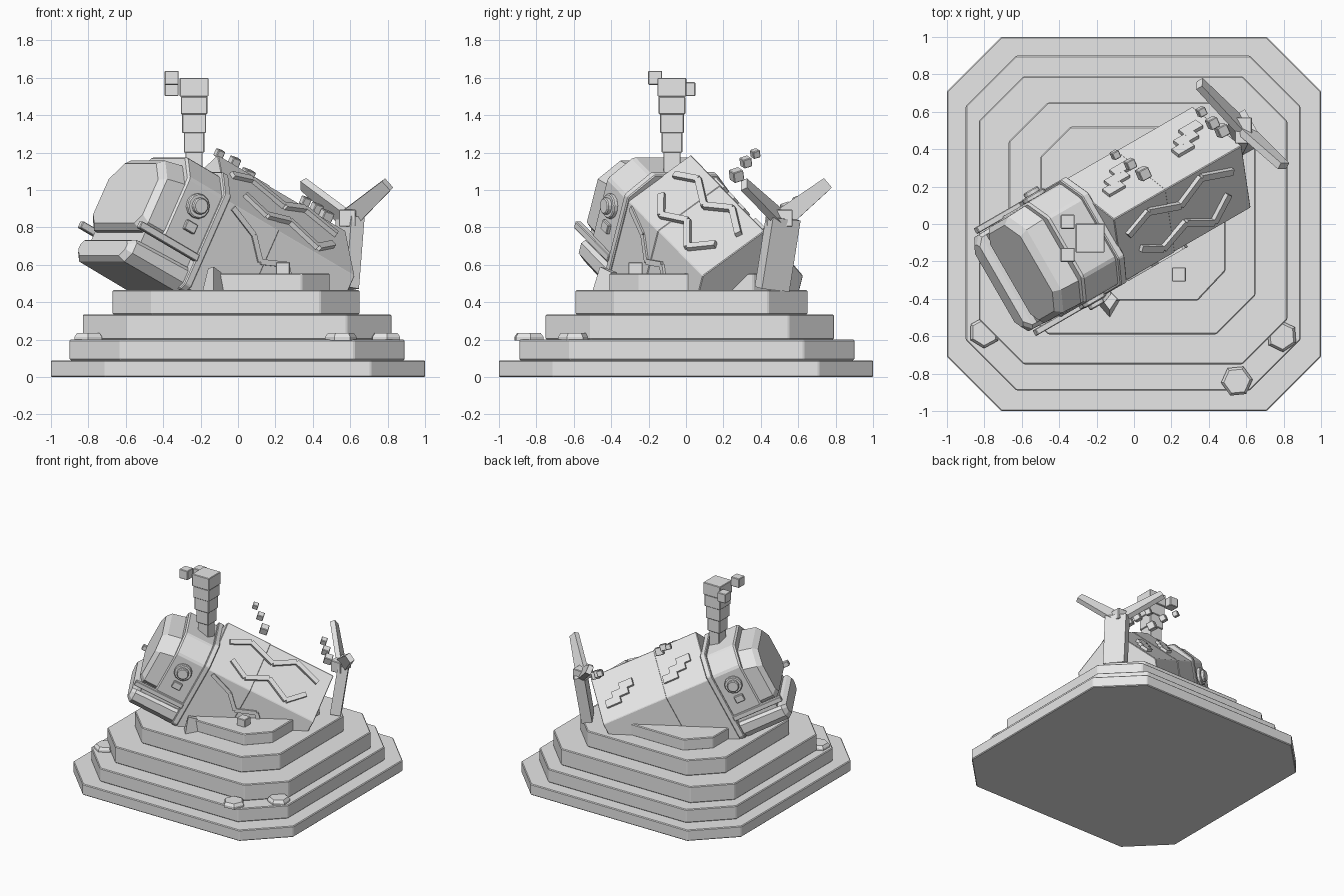
import bpy, bmesh
from math import radians, pi, cos, sin
from mathutils import Vector, Matrix, Euler

cube = bpy.data.objects.get("Cube")
if cube:
    bpy.data.objects.remove(cube, do_unlink=True)

stone = bpy.data.materials.new("light_grey")
stone.use_nodes = True
stone.diffuse_color = (0.8, 0.8, 0.8, 1)
stone.node_tree.nodes["Principled BSDF"].inputs["Base Color"].default_value = (0.8, 0.8, 0.8, 1)

# Whale frame: local x runs to the tail, local z is the whale's own up
WHALE = Matrix.Translation((0, 0.087, 0.75)) @ Euler((0, radians(27), radians(30))).to_matrix().to_4x4()
WORLD = Matrix.Identity(4)


def finish(name, bm, matrix=WORLD, bevel=0.0):
    bmesh.ops.recalc_face_normals(bm, faces=bm.faces)
    mesh = bpy.data.meshes.new(name)
    bm.to_mesh(mesh)
    bm.free()
    mesh.materials.append(stone)
    obj = bpy.data.objects.new(name, mesh)
    bpy.context.collection.objects.link(obj)
    obj.matrix_world = matrix
    if bevel:
        mod = obj.modifiers.new("soft_edges", "BEVEL")
        mod.width, mod.segments = bevel, 1
    return obj


def loft(name, rings, matrix=WORLD, bevel=0.0):
    """Skin between rings of 3D points and cap both ends."""
    bm = bmesh.new()
    loops = [[bm.verts.new(p) for p in ring] for ring in rings]
    n = len(loops[0])
    for a, b in zip(loops, loops[1:]):
        for i in range(n):
            bm.faces.new((a[i], a[(i + 1) % n], b[(i + 1) % n], b[i]))
    bm.faces.new(loops[0])
    bm.faces.new(loops[-1])
    return finish(name, bm, matrix, bevel)


def slab(name, outline, z0, z1, bevel=0.006):
    return loft(name, [[(x, y, z) for x, y in outline] for z in (z0, z1)], WORLD, bevel)


def box(name, centre, size, matrix=WORLD, bevel=0.004):
    bm = bmesh.new()
    bmesh.ops.create_cube(bm, size=1)
    bmesh.ops.scale(bm, vec=size, verts=bm.verts)
    return finish(name, bm, matrix @ Matrix.Translation(centre), bevel)


def along(name, p, q, normal, width, thick, matrix=WORLD, taper=1.0):
    """Bar from p to q, lying flat on a surface with the given normal."""
    p, q = Vector(p), Vector(q)
    d = (q - p).normalized()
    side = Vector(normal).cross(d).normalized() * width / 2
    up = d.cross(side).normalized() * thick / 2
    rings = [[c + side * k + up, c - side * k + up, c - side * k - up, c + side * k - up]
             for c, k in ((p, 1), (q, taper))]
    return loft(name, rings, matrix)


def section(x, w, top, bottom, ct, cb):
    """Chamfered cross-section of the whale at local x."""
    half = [(w - ct, top), (w, top - ct), (w, bottom + cb), (w - cb, bottom)]
    return [(x, y, z) for y, z in half] + [(x, -y, z) for y, z in reversed(half)]


# Stepped pedestal
TIERS = [(-1, 1, -1, 1, 0.29, 0, 0.09), (-0.9, 0.89, -0.89, 0.9, 0.27, 0.09, 0.2),
         (-0.83, 0.82, -0.75, 0.79, 0.24, 0.2, 0.335), (-0.67, 0.65, -0.59, 0.65, 0.21, 0.335, 0.465)]
for i, (x0, x1, y0, y1, c, z0, z1) in enumerate(TIERS):
    slab(f"pedestal_tier_{i + 1}", [(x0 + c, y0), (x1 - c, y0), (x1, y0 + c), (x1, y1 - c),
                                    (x1 - c, y1), (x0 + c, y1), (x0, y1 - c), (x0, y0 + c)], z0, z1)
slab("pedestal_top", [(-0.1, -0.41), (0.34, -0.41), (0.49, -0.25), (0.49, 0.36), (0.34, 0.52),
                      (-0.34, 0.52), (-0.5, 0.36), (-0.5, 0.1), (-0.2, -0.25)], 0.46, 0.555)

# Loose stones on the steps
for i, (x, y, turn) in enumerate([(-0.8, -0.58, 0.5), (0.55, -0.84, 0.1), (0.79, -0.6, 0.6)]):
    rings = [[(x + r * cos(turn + k * pi / 3), y + r * sin(turn + k * pi / 3), z) for k in range(6)]
             for r, z in ((0.085, 0.195), (0.085, 0.215), (0.07, 0.235))]
    loft(f"step_stone_{i + 1}", rings)
box("deck_cube", (0.24, -0.27, 0.58), (0.075, 0.075, 0.07))
loft("front_rock", [[(-0.19, -0.43, 0.46), (-0.13, -0.5, 0.46), (-0.06, -0.38, 0.46), (-0.12, -0.34, 0.46)],
                    [(-0.16, -0.42, 0.58), (-0.13, -0.46, 0.59), (-0.09, -0.4, 0.56), (-0.12, -0.37, 0.56)]])

# Body: two ridged segments with upright sides
for name, x0, x1, grow in (("front_body", -0.31, 0.05, 0.004), ("rear_body", 0.04, 0.578, 0.0)):
    ring = [(0, 0.33 + grow), (0.31 + grow, 0.06), (0.31 + grow, -0.47), (-0.31 - grow, -0.47), (-0.31 - grow, 0.06)]
    loft(name, [[(x, y, z) for y, z in ring] for x in (x0, x1)], WHALE, 0.004)

# Head, collar, face and jaw
loft("collar", [section(x, 0.325, 0.215, -0.485, 0.13, 0.03) for x in (-0.345, -0.3)], WHALE, 0.006)
loft("head", [section(x, 0.31, 0.19, b, 0.125, 0.02) for x, b in ((-0.575, -0.31), (-0.33, -0.31))], WHALE, 0.012)
loft("face", [section(-0.715, 0.265, 0.075, -0.28, 0.095, 0.05), section(-0.68, 0.295, 0.11, -0.31, 0.11, 0.05),
              section(-0.565, 0.3, 0.135, -0.31, 0.11, 0.05)], WHALE)
loft("mouth_inside", [section(x, 0.27, -0.27, -0.42, 0.01, 0.01) for x in (-0.66, -0.33)], WHALE)
loft("jaw", [section(-0.72, 0.25, -0.39, -0.48, 0.02, 0.04), section(-0.69, 0.29, -0.37, -0.5, 0.02, 0.05),
             section(-0.33, 0.3, -0.36, -0.5, 0.02, 0.05)], WHALE)

# Lips, eyes and cheek blocks on both sides
for side, label in ((-1, "left"), (1, "right")):
    box(f"{label}_lip", (-0.535, side * 0.315, -0.3), (0.4, 0.035, 0.04), WHALE)
    box(f"{label}_cheek_block", (-0.45, side * 0.315, -0.17), (0.07, 0.03, 0.055), WHALE)
    for part, radius, depth in (("eye_ring", 0.068, 0.03), ("eye", 0.045, 0.055)):
        bm = bmesh.new()
        bmesh.ops.create_cone(bm, cap_ends=True, segments=12, radius1=radius, radius2=radius, depth=depth)
        turn = Matrix.Translation((-0.46, side * (0.305 + depth / 2), -0.05)) @ Matrix.Rotation(pi / 2, 4, "X")
        finish(f"{label}_{part}", bm, WHALE @ turn, 0.006)

# Raised cracks on the roof and the flank
ROOF_CRACKS = [[(-0.24, 0.107), (-0.09, 0.05), (0.12, 0.108), (0.28, 0.034), (0.486, 0.09)],
               [(-0.17, 0.2), (-0.03, 0.262), (0.14, 0.2), (0.32, 0.276), (0.44, 0.186)]]
for i, crack in enumerate(ROOF_CRACKS):
    pts = [(x, -s, 0.335 - 0.871 * s) for x, s in crack]
    for j, (p, q) in enumerate(zip(pts, pts[1:])):
        along(f"roof_crack_{i + 1}_{j + 1}", p, q, (0, -0.66, 0.75), 0.036, 0.045, WHALE)
flank = [(x, -0.312, z) for x, z in ((-0.26, 0.04), (-0.08, -0.03), (0.02, -0.14), (0.17, -0.08), (0.28, -0.2))]
for j, (p, q) in enumerate(zip(flank, flank[1:])):
    along(f"flank_crack_{j + 1}", p, q, (0, -1, 0), 0.03, 0.025, WHALE)

# Broken plates on the far roof
for i, x in enumerate((-0.1, 0.38)):
    for j, (dx, s, length) in enumerate(((-0.06, 0.14, 0.11), (0.0, 0.175, 0.13), (0.07, 0.21, 0.12))):
        p = (x + dx - length / 2, s, 0.34 - 0.871 * s)
        q = (x + dx + length / 2, s, 0.34 - 0.871 * s)
        along(f"roof_plate_{i + 1}_{j + 1}", p, q, (0, 0.66, 0.75), 0.06, 0.03, WHALE)

# Drifting cubes
for i, (x, y, z, size) in enumerate([(-0.1, 0.37, 1.195, 0.042), (-0.02, 0.32, 1.15, 0.05), (0.05, 0.27, 1.08, 0.06),
                                     (0.36, 0.6, 0.94, 0.045), (0.42, 0.54, 0.9, 0.055), (0.47, 0.5, 0.86, 0.06)]):
    spin = Matrix.Translation((x, y, z)) @ Euler((0.3, 0.3, 0.5)).to_matrix().to_4x4()
    box(f"drift_cube_{i + 1}", (0, 0, 0), (size,) * 3, spin)

# Water spout growing wider upward
for i, (z0, z1, w) in enumerate([(1.05, 1.21, 0.092), (1.2, 1.31, 0.11), (1.305, 1.41, 0.128),
                                 (1.405, 1.5, 0.142), (1.5, 1.6, 0.155)]):
    box(f"spout_{i + 1}", (-0.235, -0.075, (z0 + z1) / 2), (w, w, z1 - z0))
for i, (y, z) in enumerate(((0.012, 1.54), (-0.165, 1.6))):
    box(f"spout_drop_{i + 1}", (-0.355, y, z), (0.075,) * 3)

# Tail stem and raised flukes
along("tail_stem", (0.57, 0.46, 0.47), (0.6, 0.52, 0.85), (0.87, 0.5, 0), 0.17, 0.08, WORLD, 1.0)
box("tail_knob", (0.585, 0.5, 0.85), (0.09, 0.14, 0.09), WORLD @ Matrix.Identity(4))
for label, tip in (("right", (0.35, 0.75, 1.03)), ("left", (0.8, 0.31, 1.03))):
    along(f"{label}_fluke", (0.585, 0.51, 0.84), tip, (0.6, 0.6, 0.55), 0.11, 0.04, WORLD, 0.6)
